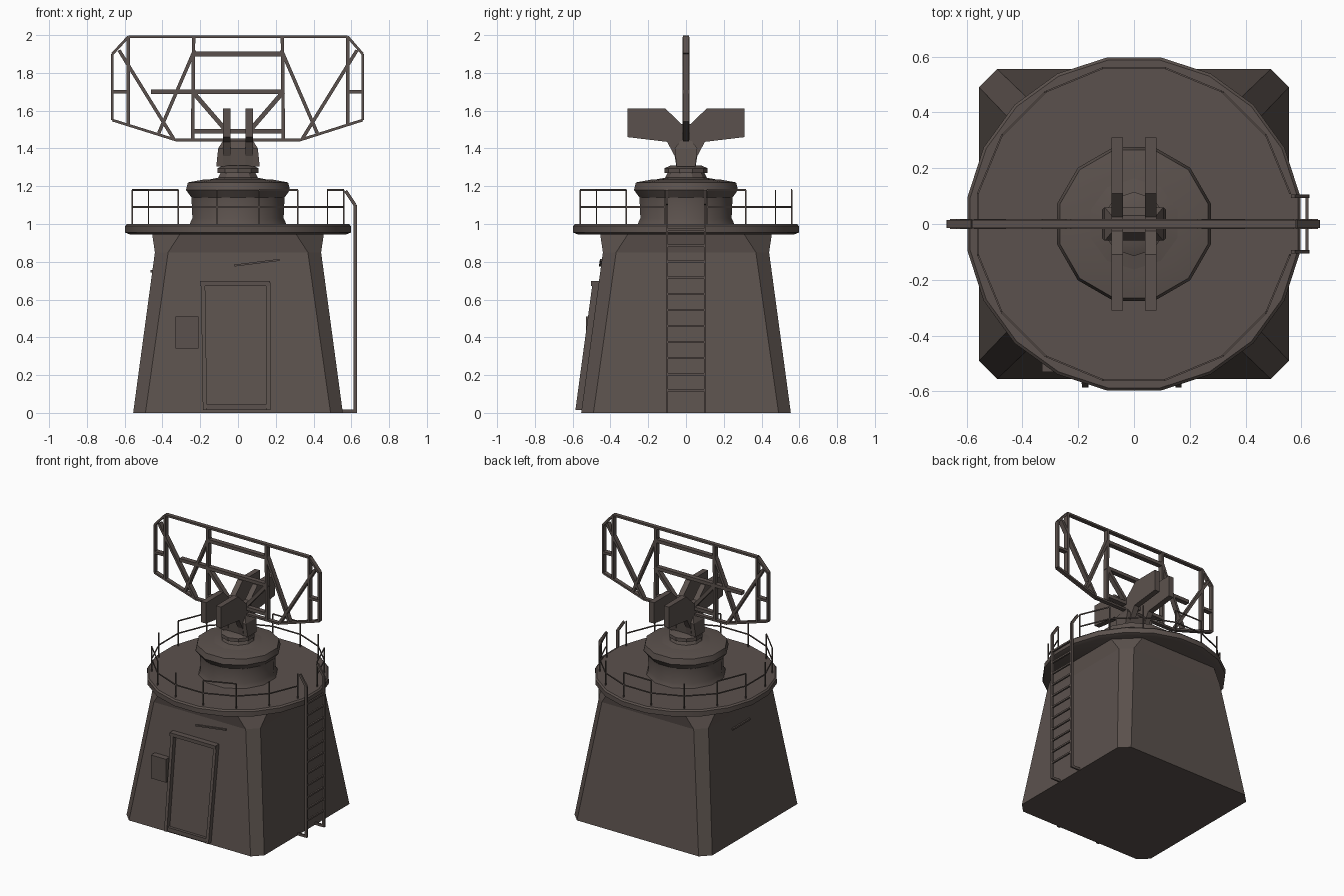
import bpy, bmesh
from math import pi, sin, cos, radians
from mathutils import Vector

if "Cube" in bpy.data.objects:
    bpy.data.objects.remove(bpy.data.objects["Cube"], do_unlink=True)

COLOUR = (0.105, 0.083, 0.074, 1)
mat = bpy.data.materials.new("weathered grey brown")
mat.use_nodes = True
mat.diffuse_color = COLOUR
mat.node_tree.nodes["Principled BSDF"].inputs["Base Color"].default_value = COLOUR


def finish(name, bm, smooth=False):
    bmesh.ops.recalc_face_normals(bm, faces=bm.faces)
    me = bpy.data.meshes.new(name)
    bm.to_mesh(me)
    bm.free()
    me.materials.append(mat)
    ob = bpy.data.objects.new(name, me)
    bpy.context.collection.objects.link(ob)
    if smooth:
        bpy.ops.object.select_all(action='DESELECT')
        bpy.context.view_layer.objects.active = ob
        ob.select_set(True)
        bpy.ops.object.shade_smooth_by_angle(angle=radians(30))
    return ob


def loft(name, rings, smooth=False):
    """Skin closed rings of equal length and cap both ends."""
    bm = bmesh.new()
    loops = [[bm.verts.new(p) for p in ring] for ring in rings]
    n = len(loops[0])
    for a, b in zip(loops, loops[1:]):
        for i in range(n):
            j = (i + 1) % n
            bm.faces.new((a[i], a[j], b[j], b[i]))
    bm.faces.new(loops[0])
    bm.faces.new(loops[-1])
    return finish(name, bm, smooth)


def circle(r, z, n):
    return [(r * cos(2 * pi * (i + .5) / n), r * sin(2 * pi * (i + .5) / n), z) for i in range(n)]


def turned(name, profile, n):
    return loft(name, [circle(r, z, n) for r, z in profile], True)


def chamfered_square(h, c, z):
    k = h - c
    return [(h, -k, z), (h, k, z), (k, h, z), (-k, h, z),
            (-h, k, z), (-h, -k, z), (-k, -h, z), (k, -h, z)]


def bar(bm, a, b, w, d, side=(0, 1, 0)):
    """Add a rectangular bar from a to b, with depth d along side and width w across."""
    a, b = Vector(a), Vector(b)
    s = Vector(side)
    u = (b - a).normalized().cross(s).normalized() * w / 2
    v = s * d / 2
    ends = [[bm.verts.new(p + i * u + j * v) for i, j in ((-1, -1), (1, -1), (1, 1), (-1, 1))] for p in (a, b)]
    for i in range(4):
        j = (i + 1) % 4
        bm.faces.new((ends[0][i], ends[0][j], ends[1][j], ends[1][i]))
    for e in ends:
        bm.faces.new(e)


def bars(name, segments, w, d, side=(0, 1, 0)):
    bm = bmesh.new()
    for a, b in segments:
        bar(bm, a, b, w, d, side)
    return finish(name, bm)


def wall(z):
    """Distance of the sloping wall from the centre line."""
    return 0.555 - 0.135 * z


# Tower body, flaring under the deck
loft("tower_body", [chamfered_square(h, c, z) for h, c, z in
                    ((.555, .065, 0), (.44, .07, .85), (.455, .15, .95))])
turned("deck", [(.58, .945), (.605, .955), (.605, .99), (.595, 1)], 20)

# Rotating hub and neck
turned("hub", [(.265, 1), (.25, 1.03), (.255, 1.14), (.285, 1.18), (.275, 1.22), (.19, 1.235)], 12)
turned("neck", [(.19, 1.23), (.11, 1.245), (.095, 1.275)], 10)
turned("neck_flange", [(.115, 1.27), (.115, 1.295), (.08, 1.31)], 10)
loft("pedestal", [[(x * sx, y * sy, z) for x, y in ((-1, -1), (1, -1), (1, 1), (-1, 1))]
                  for sx, sy, z in ((.115, .05, 1.305), (.105, .06, 1.4), (.08, .03, 1.44))])

# Pair of winged counterweight plates
half = [(.05, 1.3), (.06, 1.36), (.1, 1.435), (.31, 1.46), (.31, 1.612), (.11, 1.612), (.025, 1.53)]
outline = half + [(-y, z) for y, z in reversed(half)]
for side, name in ((-1, "right_wing_plate"), (1, "left_wing_plate")):
    loft(name, [[(side * .06 + dx, y, z) for y, z in outline] for dx in (-.02, .02)])


# Antenna frame
def flat(*pts):
    return [(x, 0, z) for x, z in pts]


rim = flat((-.665, 1.9), (-.58, 1.992), (.58, 1.992), (.66, 1.9), (.66, 1.55),
           (.33, 1.445), (-.33, 1.445), (-.665, 1.55))
bars("antenna_rim", list(zip(rim, rim[1:] + rim[:1])), .014, .03)
struts = []
for s in (-1, 1):
    struts += [flat((s * .24, 1.45), (s * .235, 1.99)), flat((s * .58, 1.53), (s * .58, 1.99)),
               flat((s * .63, 1.92), (s * .34, 1.45)), flat((s * .23, 1.92), (s * .42, 1.48)),
               flat((s * .58, 1.7), (s * .66, 1.7))]
bars("antenna_struts", struts, .018, .035)
bars("antenna_crossbars", [flat((-.24, 1.9), (.24, 1.9)), flat((-.46, 1.7), (.24, 1.7)),
                           flat((-.24, 1.49), (.24, 1.49)), flat((.05, 1.48), (.24, 1.7)),
                           flat((-.05, 1.48), (-.24, 1.7))], .024, .035)

# Deck railing with a gap at the ladder
ring = [Vector(p) for p in circle(.57, 0, 16)]
up = Vector((0, 0, 1))
rails = [(ring[i] + up * 1.09, ring[i + 1] + up * 1.09) for i in range(15)]
rails += [(ring[i] + up * 1.18, ring[i + 1] + up * 1.18) for i in range(0, 15, 3)]
bars("railing_rails", rails, .006, .008, (0, 0, 1))
bars("railing_posts", [(p + up * .99, p + up * 1.18) for p in ring], .007, .007)

# Ladder
stiles = []
for y in (-.1, .1):
    stiles += [((.62, y, 0), (.62, y, 1.1)), ((.62, y, 1.1), (.57, y, 1.175)),
               ((.55, y, .008), (.62, y, .008))]
bars("ladder_stiles", stiles, .018, .012)
bars("ladder_rungs", [((.62, -.1, .12 + .085 * i), (.62, .1, .12 + .085 * i)) for i in range(11)],
     .012, .012, (1, 0, 0))


# Door, frame, wall box and vent
def on_wall(x, z, out=0):
    return (x, -wall(z) - out, z)


bars("door_panel", [(on_wall(0, .03), on_wall(0, .67))], .32, .012)
bars("door_frame", [(on_wall(-.175, .015, .01), on_wall(-.185, .69, .01)),
                    (on_wall(.16, .015, .01), on_wall(.16, .69, .01))], .022, .045)
bars("door_lintel", [(on_wall(-.2, .685, .01), on_wall(.17, .685, .01))], .025, .06)
bars("door_sill", [(on_wall(-.18, .03, .005), on_wall(.17, .03, .005))], .03, .04)
bars("wall_box", [((-.27, -.505, .34), (-.27, -.505, .51))], .12, .05)
bars("side_vent", [((-wall(.75), -.08, .75), (-wall(.75), .12, .75))], .012, .02, (1, 0, 0))
bars("door_lamp_ledge", [(on_wall(-.02, .78), on_wall(.22, .81))], .01, .02)
